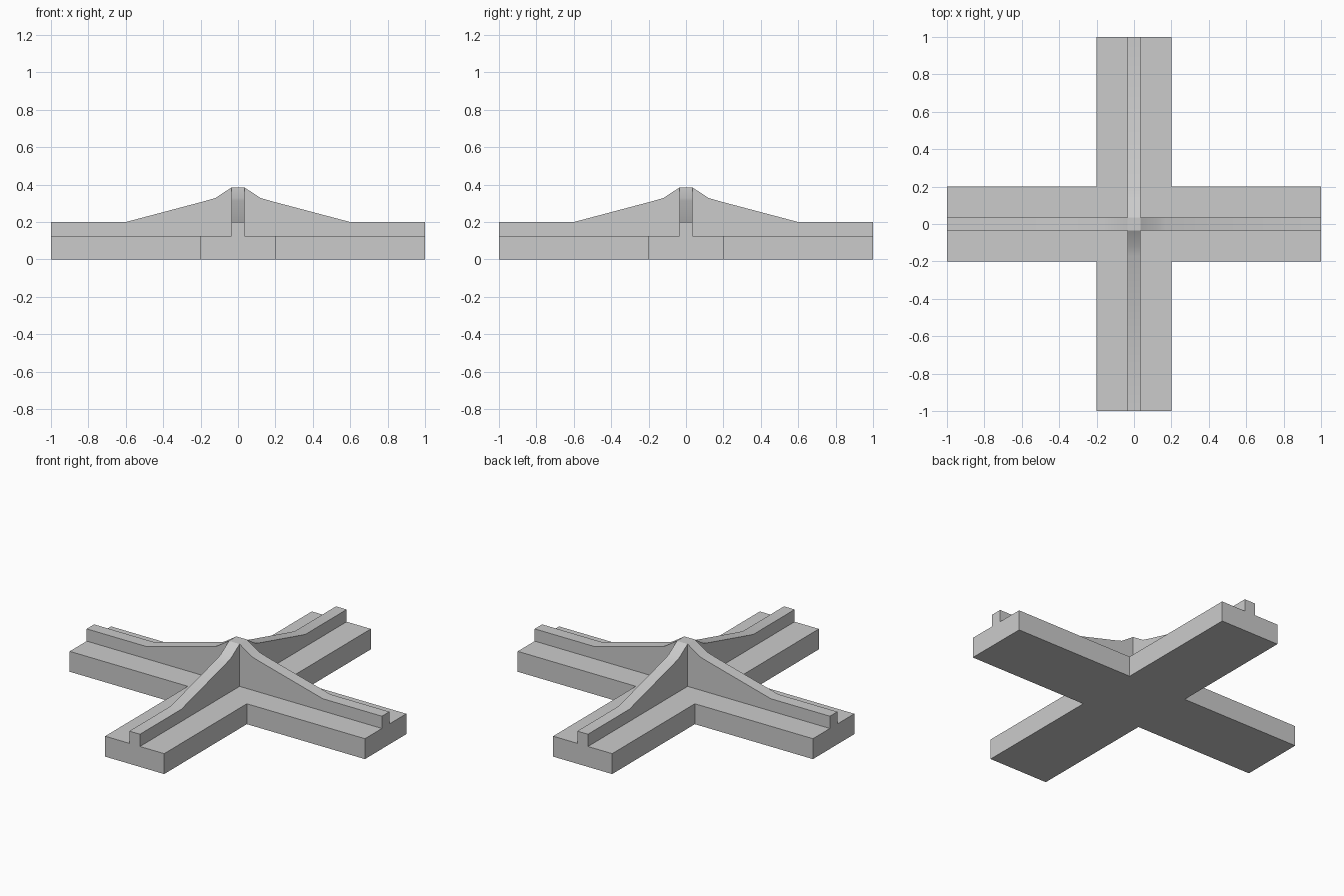
import bpy, bmesh
from math import radians
from mathutils import Matrix

if "Cube" in bpy.data.objects:
    bpy.data.objects.remove(bpy.data.objects["Cube"])

W, R, H = 0.2, 0.036, 0.125      # arm half width, ridge half width, base height
CREST = [(R, 0.384), (0.12, 0.329), (0.17, 0.314), (0.6, 0.2), (1.0, 0.2)]

bm = bmesh.new()


def face(points, turn):
    return bm.faces.new([bm.verts.new(turn @ Matrix.Translation(p).translation) for p in points])


for i in range(4):
    turn = Matrix.Rotation(radians(90 * i), 3, 'Z')
    # Ridge crest
    for (x0, z0), (x1, z1) in zip(CREST, CREST[1:]):
        face([(x0, -R, z0), (x1, -R, z1), (x1, R, z1), (x0, R, z0)], turn)
    # Ridge flanks and base flanks
    flank = [(R, H)] + CREST + [(1, H)]
    face([(x, R, z) for x, z in flank], turn)
    face([(x, -R, z) for x, z in reversed(flank)], turn)
    side = [(W, 0), (W, H), (1, H), (1, 0)]
    face([(x, W, z) for x, z in side], turn)
    face([(x, -W, z) for x, z in reversed(side)], turn)
    # L-shaped ledge between neighbouring ridges
    face([(x, y, H) for x, y in [(R, R), (1, R), (1, W), (W, W), (W, 1), (R, 1)]], turn)
    # Arm end and underside
    face([(1, y, z) for y, z in [(-W, 0), (W, 0), (W, H), (R, H), (R, 0.2),
                                 (-R, 0.2), (-R, H), (-W, H)]], turn)
    face([(W, -W, 0), (W, W, 0), (1, W, 0), (1, -W, 0)], turn)

# Peak cap and centre of the underside
for s, z in [(R, CREST[0][1]), (W, 0)]:
    face([(-s, -s, z), (s, -s, z), (s, s, z), (-s, s, z)], Matrix.Identity(3))

bmesh.ops.remove_doubles(bm, verts=bm.verts, dist=1e-4)
bmesh.ops.recalc_face_normals(bm, faces=bm.faces)
mesh = bpy.data.meshes.new("ridged_cross_base")
bm.to_mesh(mesh)
bm.free()
cross = bpy.data.objects.new("ridged_cross_base", mesh)
bpy.context.collection.objects.link(cross)

# Soften the curved crest, keep the other edges sharp
bpy.context.view_layer.objects.active = cross
cross.select_set(True)
bpy.ops.object.shade_smooth_by_angle(angle=radians(30))
